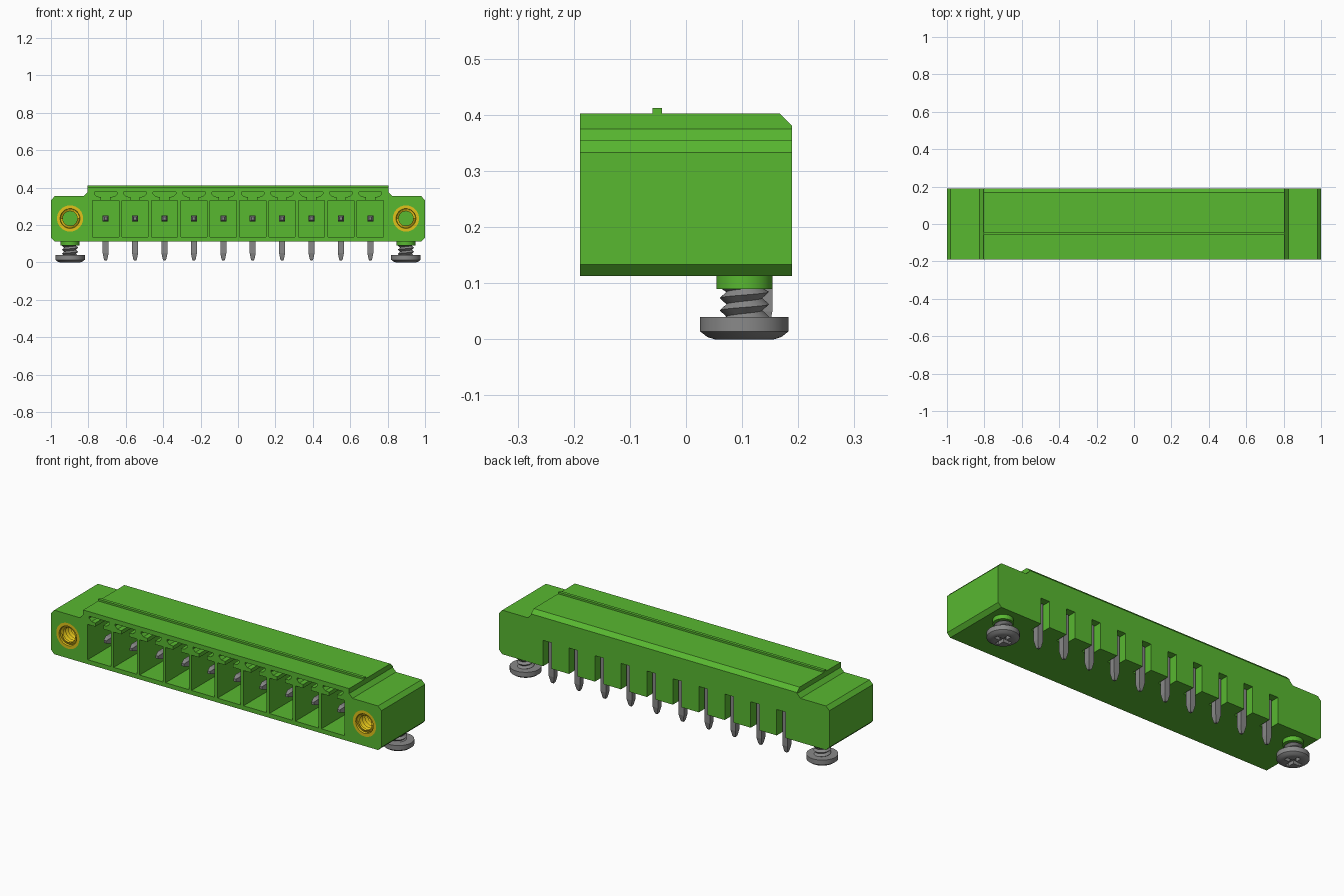
import bpy, bmesh, math
from mathutils import Vector

if "Cube" in bpy.data.objects:
    bpy.data.objects.remove(bpy.data.objects["Cube"], do_unlink=True)


def material(name, rgb, rough=0.5):
    m = bpy.data.materials.new(name)
    m.use_nodes = True
    m.diffuse_color = (*rgb, 1)
    b = m.node_tree.nodes["Principled BSDF"]
    b.inputs["Base Color"].default_value = (*rgb, 1)
    b.inputs["Roughness"].default_value = rough
    return m


GREEN = material("green plastic", (0.098, 0.48, 0.03))
STEEL = material("grey steel", (0.25, 0.25, 0.25))
BRASS = material("yellow brass", (0.75, 0.54, 0.01))


def finish(name, bm, mat, smooth=False, recalc=True):
    if recalc:
        bmesh.ops.recalc_face_normals(bm, faces=bm.faces)
    me = bpy.data.meshes.new(name)
    bm.to_mesh(me)
    bm.free()
    me.materials.append(mat)
    ob = bpy.data.objects.new(name, me)
    bpy.context.collection.objects.link(ob)
    if smooth:
        select(ob)
        bpy.ops.object.shade_smooth_by_angle(angle=math.radians(30))
    return ob


def select(ob):
    bpy.ops.object.select_all(action='DESELECT')
    ob.select_set(True)
    bpy.context.view_layer.objects.active = ob


def place(axis, u, v, t):
    """Put outline point (u, v) at distance t along the axis."""
    return Vector({'X': (t, u, v), 'Y': (u, t, v), 'Z': (u, v, t)}[axis])


def prism(bm, outline, axis, a, b):
    """Extrude a closed outline along an axis from a to b."""
    lo = [bm.verts.new(place(axis, u, v, a)) for u, v in outline]
    hi = [bm.verts.new(place(axis, u, v, b)) for u, v in outline]
    n = len(outline)
    bm.faces.new(lo[::-1])
    bm.faces.new(hi)
    for i in range(n):
        bm.faces.new((lo[i], lo[(i + 1) % n], hi[(i + 1) % n], hi[i]))


def rect(u0, u1, v0, v1):
    return [(u0, v0), (u1, v0), (u1, v1), (u0, v1)]


def lathe(bm, profile, axis, cu, cv, segs=40, ring=False):
    """Revolve (radius, distance) points about an axis; ring joins last to first."""
    off = math.pi / segs
    rows = [[bm.verts.new(place(axis, cu + r * math.cos(off + math.tau * i / segs),
                                cv + r * math.sin(off + math.tau * i / segs), t))
             for i in range(segs)] for r, t in profile]
    pairs = list(zip(rows, rows[1:]))
    if ring:
        pairs.append((rows[-1], rows[0]))
    else:
        bm.faces.new(rows[0][::-1])
        bm.faces.new(rows[-1])
    for p, q in pairs:
        for i in range(segs):
            k = (i + 1) % segs
            bm.faces.new((p[i], p[k], q[k], q[i]))


def thread(bm, r_root, r_crest, pitch, t0, t1, axis, cu, cv, segs=24):
    """Helical V-thread: alternating root and crest rows that climb one pitch per turn."""
    count = 2 * math.ceil((t1 - t0) / pitch) + 3
    grid = {}
    for j in range(-2, count + 3):
        r = r_root if j % 2 else r_crest
        for i in range(segs):
            t = min(max(t0 + pitch * (j / 2 + i / segs), t0), t1)
            a = math.tau * i / segs
            grid[j, i] = (bm.verts.new(place(axis, cu + r * math.cos(a), cv + r * math.sin(a), t)), t)
    for j in range(-2, count):
        for i in range(segs):
            a, d = grid[j, i], grid[j + 1, i]
            b, c = ((grid[j, i + 1], grid[j + 1, i + 1]) if i < segs - 1
                    else (grid[j + 2, 0], grid[j + 3, 0]))
            ts = [q[1] for q in (a, b, c, d)]
            if max(ts) - min(ts) > 1e-6:
                bm.faces.new([q[0] for q in (a, b, c, d)])
    loose = [v for v in bm.verts if not v.link_faces]
    bmesh.ops.delete(bm, geom=loose, context='VERTS')


def cut(ob, bm):
    """Subtract a bmesh from an object and discard the cutter."""
    cutter = finish("cutter", bm, ob.data.materials[0])
    cutter.hide_render = True
    mod = ob.modifiers.new("cut", 'BOOLEAN')
    mod.operation, mod.solver, mod.object = 'DIFFERENCE', 'EXACT', cutter
    select(ob)
    bpy.ops.object.modifier_apply(modifier=mod.name)
    bpy.data.objects.remove(cutter, do_unlink=True)


PITCH, COUNT, DEPTH = 0.1572, 10, 0.189
POLES = [(i - (COUNT - 1) / 2) * PITCH for i in range(COUNT)]
FLANGE_X, PIN_Z, PIN_Y, SCREW_Y = 0.898, 0.235, 0.138, 0.104

# Housing: stepped front outline with chamfered ends
half = [(0.98, 0.113), (1.0, 0.133), (1.0, 0.333), (0.98, 0.354),
        (0.825, 0.354), (0.805, 0.375), (0.805, 0.402)]
bm = bmesh.new()
prism(bm, half + [(-x, z) for x, z in reversed(half)], 'Y', -DEPTH, DEPTH)
housing = finish("housing", bm, GREEN)

# Bevel along the top rear edge
bm = bmesh.new()
prism(bm, [(0.158, 0.412), (0.199, 0.37), (0.21, 0.43)], 'X', -0.815, 0.815)
cut(housing, bm)

# Plug pockets
bm = bmesh.new()
for x in POLES:
    prism(bm, rect(x - 0.07, x + 0.07, 0.137, 0.33), 'Y', -0.25, 0.08)
cut(housing, bm)

# T-shaped latch notches above each pocket
notch = [(0.024, 0.32), (0.024, 0.35), (0.047, 0.352), (0.061, 0.366), (0.061, 0.377)]
bm = bmesh.new()
for x in POLES:
    prism(bm, [(x + u, z) for u, z in notch] + [(x - u, z) for u, z in reversed(notch)],
          'Y', -0.25, -0.09)
cut(housing, bm)

# Rear slots for the solder pins
bm = bmesh.new()
for x in POLES:
    prism(bm, rect(x - 0.026, x + 0.026, 0.05, 0.255), 'Y', 0.115, 0.25)
cut(housing, bm)

# Holes for the threaded inserts
bm = bmesh.new()
for s in (-1, 1):
    lathe(bm, [(0.07, -0.25), (0.07, 0.05)], 'Y', s * FLANGE_X, PIN_Z)
cut(housing, bm)

# Rib along the top
bm = bmesh.new()
prism(bm, rect(-0.06, -0.043, 0.395, 0.412), 'X', -0.805, 0.805)
finish("top_rib", bm, GREEN)

# Right-angle square pins with tapered tips
R = 0.016 * math.sqrt(2)
for n, x in enumerate(POLES, 1):
    bm = bmesh.new()
    lathe(bm, [(R * 0.35, 0.01), (R * 0.6, 0.018), (R, 0.05), (R, PIN_Z + 0.016)],
          'Z', x, PIN_Y, segs=4)
    lathe(bm, [(R * 0.45, -0.14), (R, -0.11), (R, PIN_Y)], 'Y', x, PIN_Z, segs=4)
    finish(f"pin_{n}", bm, STEEL)

for s, side in ((-1, "right"), (1, "left")):
    x = s * FLANGE_X
    # Brass insert and its inner thread
    bm = bmesh.new()
    lathe(bm, [(0.07, -DEPTH), (0.053, -DEPTH), (0.051, -0.18), (0.051, 0.05), (0.07, 0.05)],
          'Y', x, PIN_Z, ring=True)
    finish(f"insert_{side}", bm, BRASS, smooth=True)
    bm = bmesh.new()
    thread(bm, 0.051, 0.039, 0.022, -0.182, 0.05, 'Y', x, PIN_Z)
    finish(f"insert_thread_{side}", bm, BRASS, smooth=True, recalc=False)

    # Mounting boss under the flange
    bm = bmesh.new()
    lathe(bm, [(0.05, 0.09), (0.05, 0.12)], 'Z', x, SCREW_Y)
    finish(f"boss_{side}", bm, GREEN, smooth=True)

    # Screw shank
    bm = bmesh.new()
    thread(bm, 0.032, 0.044, 0.022, 0.035, 0.092, 'Z', x, SCREW_Y)
    finish(f"screw_thread_{side}", bm, STEEL, smooth=True, recalc=False)

    # Screw head with a cross recess
    bm = bmesh.new()
    lathe(bm, [(0.053, 0.0), (0.066, 0.004), (0.079, 0.014), (0.079, 0.04)], 'Z', x, SCREW_Y)
    head = finish(f"screw_head_{side}", bm, STEEL)
    a, w = 0.046, 0.01
    cross = [(w, -a), (w, -w), (a, -w), (a, w), (w, w), (w, a),
             (-w, a), (-w, w), (-a, w), (-a, -w), (-w, -w), (-w, -a)]
    bm = bmesh.new()
    prism(bm, [(x + u, SCREW_Y + v) for u, v in cross], 'Z', -0.02, 0.018)
    cut(head, bm)
    select(head)
    bpy.ops.object.shade_smooth_by_angle(angle=math.radians(25))
